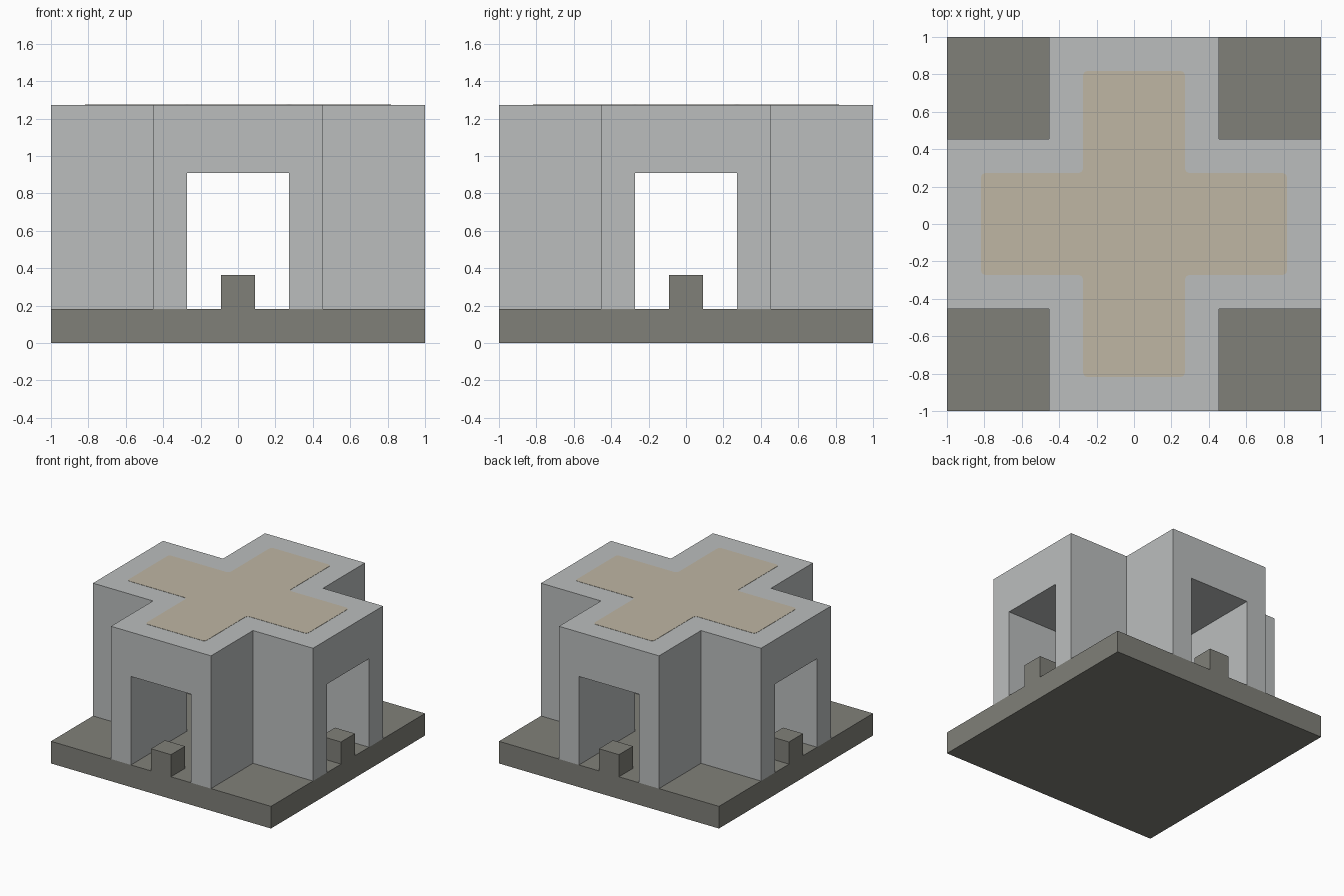
import bpy, bmesh
from mathutils import Matrix, Vector

cube = bpy.data.objects.get("Cube")
if cube:
    bpy.data.objects.remove(cube, do_unlink=True)

U = 1 / 11          # grid module: the base is 22 modules wide
BASE_TOP = 2 * U
ROOF = 14 * U


def material(name, rgb):
    mat = bpy.data.materials.new(name)
    mat.use_nodes = True
    mat.diffuse_color = (*rgb, 1)
    bsdf = next(n for n in mat.node_tree.nodes if n.type == 'BSDF_PRINCIPLED')
    bsdf.inputs["Base Color"].default_value = (*rgb, 1)
    return mat


stone = material("dark stone", (0.216, 0.216, 0.19))
plaster = material("pale grey plaster", (0.497, 0.515, 0.515))
sand = material("sand inlay", (0.521, 0.468, 0.371))


def finish(name, bm, mat):
    bmesh.ops.recalc_face_normals(bm, faces=bm.faces)
    mesh = bpy.data.meshes.new(name)
    bm.to_mesh(mesh)
    bm.free()
    mesh.materials.append(mat)
    obj = bpy.data.objects.new(name, mesh)
    bpy.context.collection.objects.link(obj)
    return obj


def box(name, low, high, mat):
    low, high = Vector(low), Vector(high)
    bm = bmesh.new()
    place = Matrix.Translation((low + high) / 2) @ Matrix.Diagonal((*(high - low), 1))
    bmesh.ops.create_cube(bm, size=1, matrix=place)
    return finish(name, bm, mat)


def cross(name, reach, half, bottom, top, mat, radius=0):
    """Plus-shaped prism with arms of the given reach and half width."""
    bm = bmesh.new()
    arm = [(half, half), (reach, half), (reach, -half)]
    outline = []
    for turn in range(4):
        spin = Matrix.Rotation(-turn * 1.5707963, 3, 'Z')
        outline += [spin @ Vector((x, y, bottom)) for x, y in arm]
    bm.faces.new([bm.verts.new(p) for p in outline])
    if radius:
        bmesh.ops.bevel(bm, geom=bm.verts[:], offset=radius, segments=4,
                        profile=0.5, affect='VERTICES')
    raised = bmesh.ops.extrude_face_region(bm, geom=bm.faces[:], use_keep_orig=True)
    verts = [g for g in raised["geom"] if isinstance(g, bmesh.types.BMVert)]
    bmesh.ops.translate(bm, verts=verts, vec=(0, 0, top - bottom))
    return finish(name, bm, mat)


# Base slab
box("base_slab", (-1, -1, 0), (1, 1, BASE_TOP), stone)

# Building with two crossing passages
building = cross("building", 1, 5 * U, BASE_TOP, ROOF, plaster)
cutter = cross("passage_cutter", 1.2, 3 * U, 0.05, 10 * U, plaster)
cutter.hide_render = True
cut = building.modifiers.new("passages", 'BOOLEAN')
cut.operation = 'DIFFERENCE'
cut.solver = 'EXACT'
cut.object = cutter
bpy.context.view_layer.objects.active = building
bpy.ops.object.modifier_apply(modifier=cut.name)
bpy.data.objects.remove(cutter, do_unlink=True)

# Inlay on the roof
cross("roof_inlay", 9 * U, 3 * U, ROOF - 0.002, ROOF + 0.002, sand, radius=0.025)

# Bollard in the middle of each doorway
for side, x, y in (("front", 0, -1), ("back", 0, 1), ("left", 1, 0), ("right", -1, 0)):
    cx, cy = x * (1 - U), y * (1 - U)
    box(side + "_bollard", (cx - U, cy - U, BASE_TOP), (cx + U, cy + U, 4 * U), stone)
